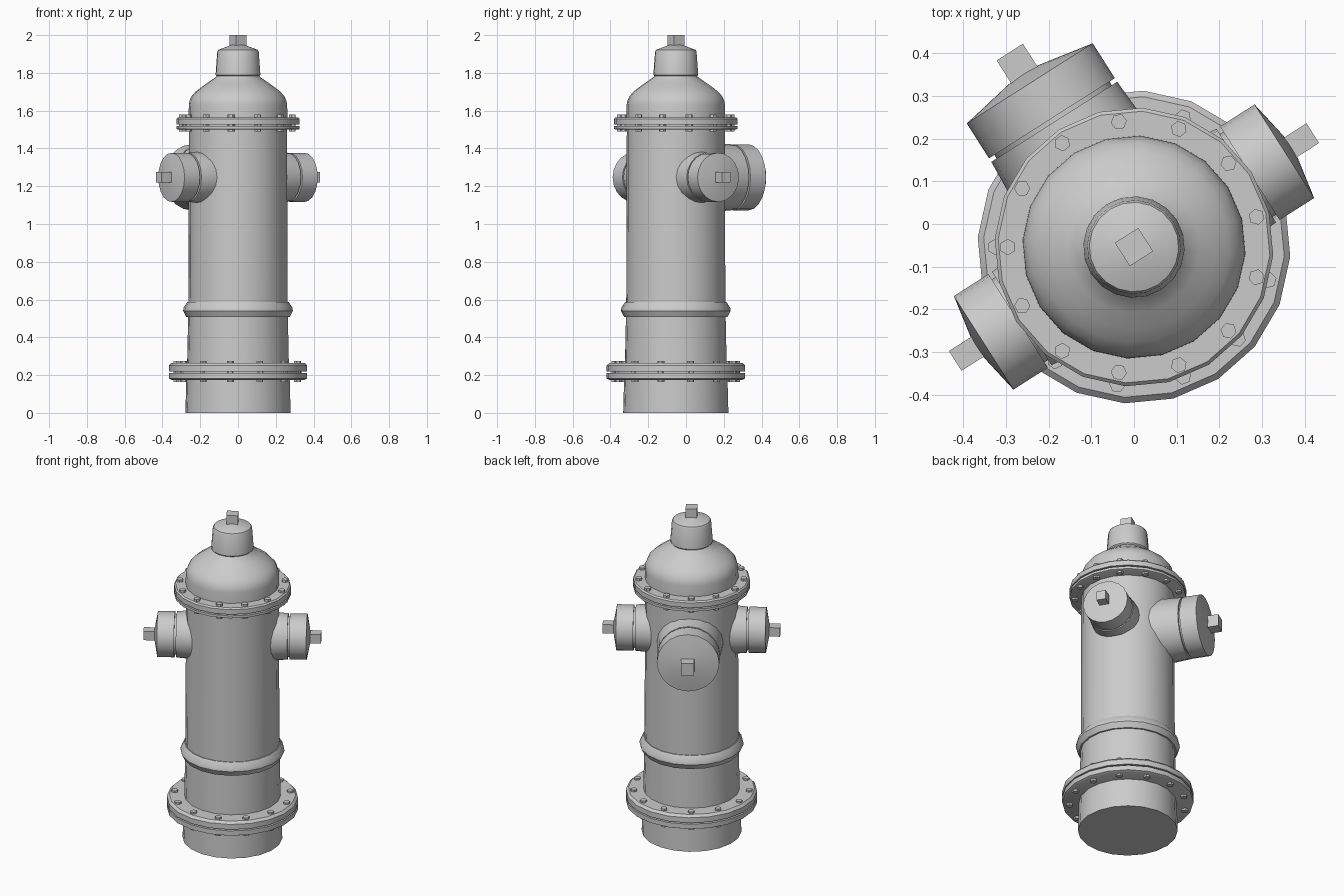
import bpy, bmesh
from math import sin, cos, tau, radians
from mathutils import Matrix, Vector

cube = bpy.data.objects.get("Cube")
if cube:
    bpy.data.objects.remove(cube, do_unlink=True)

paint = bpy.data.materials.new("plain_grey")
paint.use_nodes = True
GREY = (0.6, 0.6, 0.6, 1)
paint.diffuse_color = GREY
paint.node_tree.nodes["Principled BSDF"].inputs["Base Color"].default_value = GREY

SIDES = 20
TURN = radians(32.5)
ROOT = Matrix.Translation((0, -0.054, 0)) @ Matrix.Rotation(TURN, 4, "Z")


def finish(name, bm, smooth=True):
    bmesh.ops.recalc_face_normals(bm, faces=bm.faces)
    mesh = bpy.data.meshes.new(name)
    bm.to_mesh(mesh)
    bm.free()
    mesh.materials.append(paint)
    obj = bpy.data.objects.new(name, mesh)
    bpy.context.collection.objects.link(obj)
    if smooth:
        bpy.ops.object.select_all(action="DESELECT")
        obj.select_set(True)
        bpy.context.view_layer.objects.active = obj
        bpy.ops.object.shade_smooth_by_angle(angle=radians(32))
    return obj


def lathe(name, profile, matrix=ROOT):
    """Turn (radius, height) points around the local z axis, with flat ends."""
    bm = bmesh.new()
    rings = []
    for r, z in profile:
        angles = [tau * i / SIDES for i in range(SIDES)]
        rings.append([bm.verts.new(matrix @ Vector((r * cos(a), r * sin(a), z)))
                      for a in angles])
    for low, high in zip(rings, rings[1:]):
        for i in range(SIDES):
            j = (i + 1) % SIDES
            bm.faces.new((low[i], low[j], high[j], high[i]))
    bm.faces.new(rings[0])
    bm.faces.new(rings[-1])
    return finish(name, bm)


def square_nut(name, side, bottom, top, matrix=ROOT):
    bm = bmesh.new()
    shape = (Matrix.Translation((0, 0, (bottom + top) / 2))
             @ Matrix.Diagonal((side, side, top - bottom, 1)))
    bmesh.ops.create_cube(bm, size=1, matrix=matrix @ shape)
    return finish(name, bm, smooth=False)


def flange(name, r, bottom, split, top, bevel):
    """Two bevelled plates with a thin joint between them."""
    gap = 0.004
    core = r - 0.03
    lathe(name, [(r - bevel, bottom), (r, bottom + bevel / 2), (r, split - gap),
                 (core, split - gap), (core, split + gap), (r, split + gap),
                 (r, top - bevel), (r - bevel, top)])


def bolt_ring(name, r, bottom, top, count=13):
    """Hexagonal bolts running through a flange."""
    bm = bmesh.new()
    for i in range(count):
        a = tau / 2 + tau * i / count
        spot = Vector((r * cos(a), r * sin(a) - 0.054, (bottom + top) / 2))
        bmesh.ops.create_cone(bm, cap_ends=True, segments=6, radius1=0.019, radius2=0.019,
                              depth=top - bottom,
                              matrix=Matrix.Translation(spot) @ Matrix.Rotation(a, 4, "Z"))
    finish(name, bm, smooth=False)


# Standpipe
lathe("base", [(0.279, 0), (0.274, 0.19)])
flange("lower_flange", 0.367, 0.175, 0.215, 0.265, 0.014)
bolt_ring("lower_flange_bolts", 0.325, 0.163, 0.276)
lathe("lower_barrel", [(0.27, 0.25), (0.264, 0.53)])
lathe("barrel_ring", [(0.25, 0.508), (0.274, 0.508), (0.291, 0.54),
                      (0.289, 0.556), (0.268, 0.588), (0.25, 0.588)])
lathe("upper_barrel", [(0.263, 0.55), (0.26, 1.52)])
flange("upper_flange", 0.327, 1.5, 1.523, 1.565, 0.008)
bolt_ring("upper_flange_bolts", 0.296, 1.489, 1.579)

# Domed top
lathe("bonnet", [(0.262, 1.55), (0.261, 1.63), (0.257, 1.652), (0.246, 1.676),
                 (0.225, 1.7), (0.192, 1.726), (0.155, 1.752), (0.115, 1.78),
                 (0.108, 1.795)])
lathe("top_cap", [(0.112, 1.782), (0.119, 1.79), (0.11, 1.912), (0.105, 1.922),
                  (0.03, 1.95)])
square_nut("top_nut", 0.065, 1.93, 2.0)


# Side outlets: collar, cap and nut along a level axis
def outlet(name, turn, r, joint, rim, tip, nut, nut_side):
    m = (ROOT @ Matrix.Rotation(turn, 4, "Z") @ Matrix.Translation((0, 0, 1.247))
         @ Matrix.Rotation(tau / 4, 4, "Y"))
    lathe(name + "_collar", [(r + 0.012, 0.15), (r + 0.005, 0.26), (r, joint)], m)
    lathe(name + "_neck", [(r - 0.015, joint - 0.02), (r - 0.015, joint + 0.03)], m)
    lathe(name + "_cap", [(r, joint + 0.01), (r, rim), (0.03, tip)], m)
    square_nut(name + "_nut", nut_side, rim - 0.01, nut, m)


outlet("left_outlet", 0, 0.13, 0.312, 0.418, 0.436, 0.497, 0.055)
outlet("right_outlet", tau / 2, 0.13, 0.312, 0.418, 0.436, 0.497, 0.055)
outlet("back_outlet", tau / 4, 0.175, 0.348, 0.455, 0.482, 0.542, 0.073)
